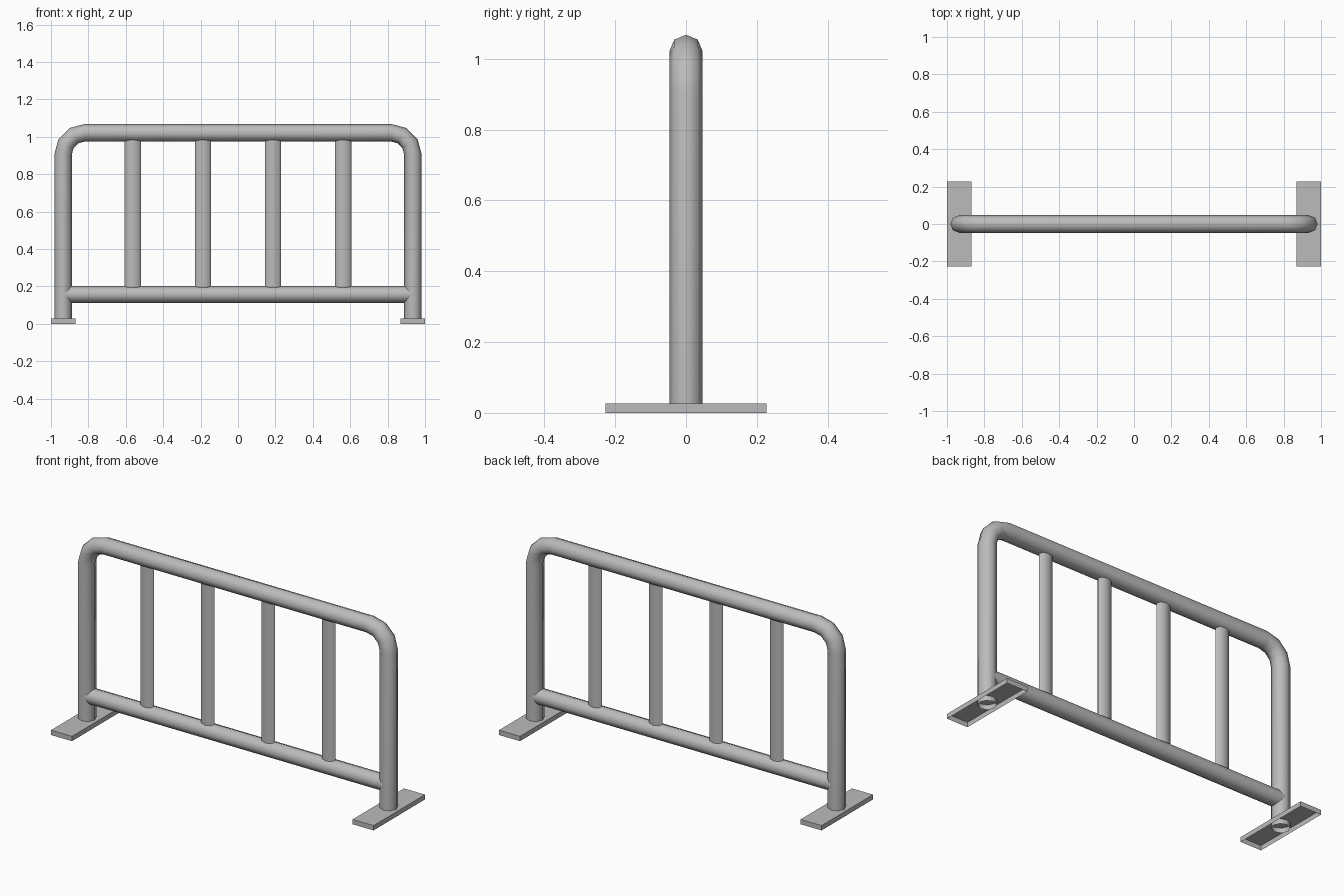
import bpy, bmesh, math
from mathutils import Vector, Matrix

cube = bpy.data.objects.get("Cube")
if cube:
    bpy.data.objects.remove(cube, do_unlink=True)

steel = bpy.data.materials.new("galvanised grey")
steel.use_nodes = True
GREY = (0.5, 0.5, 0.5, 1)
steel.diffuse_color = GREY
steel.node_tree.nodes["Principled BSDF"].inputs["Base Color"].default_value = GREY

LEG_X = 0.935
TOP_Z = 1.021
TUBE = 0.047
RAIL_Z = 0.157
BEND = 0.115
SIDES = 8
Y = Vector((0, 1, 0))


def finish(name, bm, smooth=True):
    mesh = bpy.data.meshes.new(name)
    bm.to_mesh(mesh)
    bm.free()
    mesh.materials.append(steel)
    obj = bpy.data.objects.new(name, mesh)
    bpy.context.collection.objects.link(obj)
    if smooth:
        bpy.ops.object.select_all(action='DESELECT')
        obj.select_set(True)
        bpy.context.view_layer.objects.active = obj
        bpy.ops.object.shade_smooth_by_angle(angle=math.radians(60))
    return obj


def tube(name, stations, r_plane, r_depth):
    """Sweep an open ring through (point, direction) stations in the XZ plane."""
    bm = bmesh.new()
    rings = []
    for point, direction in stations:
        normal = Y.cross(direction)
        ring = []
        for i in range(SIDES):
            a = math.tau * i / SIDES
            ring.append(bm.verts.new(point + normal * r_plane * math.cos(a)
                                     + Y * r_depth * math.sin(a)))
        rings.append(ring)
    for low, high in zip(rings, rings[1:]):
        for i in range(SIDES):
            j = (i + 1) % SIDES
            bm.faces.new((low[i], low[j], high[j], high[i]))
    return finish(name, bm)


# Bent outer frame: left leg, two rounded corners, right leg
up, down, across = Vector((0, 0, 1)), Vector((0, 0, -1)), Vector((1, 0, 0))
stations = [(Vector((-LEG_X, 0, 0)), up)]
for side, start in ((-1, 180), (1, 90)):
    centre = Vector((side * (LEG_X - BEND), 0, TOP_Z - BEND))
    for step in range(4):
        a = math.radians(start - 30 * step)
        radial = Vector((math.cos(a), 0, math.sin(a)))
        stations.append((centre + radial * BEND,
                         Vector((math.sin(a), 0, -math.cos(a)))))
stations.append((Vector((LEG_X, 0, 0)), down))
tube("outer_frame", stations, TUBE, TUBE)

# Lower cross rail
tube("lower_rail", [(Vector((s * 0.93, 0, RAIL_Z)), across) for s in (-1, 1)],
     0.045, 0.045)

# Flattened upright bars
for n in range(4):
    x = (n - 1.5) * 0.375
    tube(f"upright_bar_{n + 1}",
         [(Vector((x, 0, z)), up) for z in (RAIL_Z + 0.02, TOP_Z - 0.02)],
         0.043, 0.022)

# Foot plates, hollow underneath
for side, label in ((-1, "right"), (1, "left")):
    bm = bmesh.new()
    bmesh.ops.create_cube(bm, size=1, matrix=Matrix.Translation((side * LEG_X, 0, 0.0135))
                          @ Matrix.Diagonal((0.13, 0.455, 0.027, 1)))
    bm.normal_update()
    bmesh.ops.delete(bm, geom=[f for f in bm.faces if f.normal.z < -0.5],
                     context='FACES_ONLY')
    finish(f"{label}_foot_plate", bm, smooth=False)
